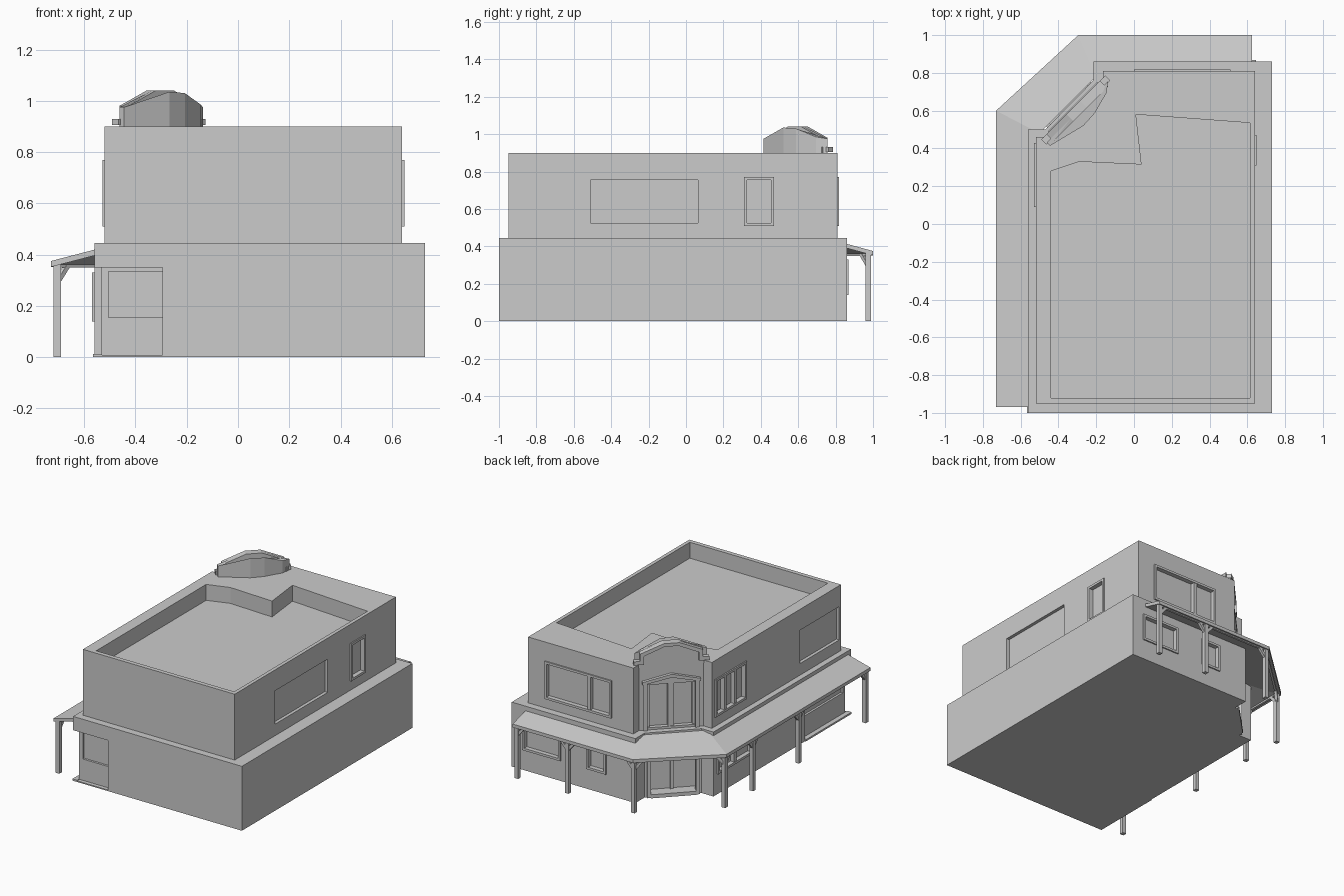
import bpy, bmesh
from mathutils import Matrix, Vector

if "Cube" in bpy.data.objects:
    bpy.data.objects.remove(bpy.data.objects["Cube"])


def mesh_object(name, verts, faces):
    me = bpy.data.meshes.new(name)
    me.from_pydata(verts, [], faces)
    bm = bmesh.new()
    bm.from_mesh(me)
    bmesh.ops.recalc_face_normals(bm, faces=bm.faces)
    bm.to_mesh(me)
    bm.free()
    ob = bpy.data.objects.new(name, me)
    bpy.context.collection.objects.link(ob)
    return ob


def loft(name, a, b):
    """Solid between two matching point loops."""
    n = len(a)
    faces = [tuple(range(n)), tuple(range(n, 2 * n))]
    faces += [(i, (i + 1) % n, n + (i + 1) % n, n + i) for i in range(n)]
    return mesh_object(name, list(a) + list(b), faces)


def prism(name, plan, z0, z1):
    return loft(name, [(x, y, z0) for x, y in plan], [(x, y, z1) for x, y in plan])


def wall(origin, u):
    """Wall frame: u runs along the wall, d points outward, z is up."""
    u = Vector((u[0], u[1], 0)).normalized()
    n = Vector((-u.y, u.x, 0))
    m = Matrix((u, n, (0, 0, 1))).transposed().to_4x4()
    m.translation = (origin[0], origin[1], 0)
    return m


def box(name, w, u0, u1, d0, d1, z0, z1):
    c = [(u0, d0), (u1, d0), (u1, d1), (u0, d1)]
    return loft(name, [w @ Vector((*p, z0)) for p in c], [w @ Vector((*p, z1)) for p in c])


def cut(target, cutter):
    mod = target.modifiers.new("cut", 'BOOLEAN')
    mod.object = cutter
    mod.operation = 'DIFFERENCE'
    mod.solver = 'EXACT'
    cutter.hide_render = True
    bpy.context.view_layer.objects.active = target
    bpy.ops.object.modifier_apply(modifier=mod.name)
    bpy.data.objects.remove(cutter)


def beam(name, p, q, t):
    p, q = Vector(p), Vector(q)
    rot = (q - p).to_track_quat('Z', 'Y').to_matrix()
    c = [(-t, -t, 0), (t, -t, 0), (t, t, 0), (-t, t, 0)]
    return loft(name, [rot @ Vector(v) + p for v in c], [rot @ Vector(v) + q for v in c])


def window(body, w, u0, u1, z0, z1, mullions=(), frame=0.016, depth=0.022):
    cut(body, box("cutter", w, u0 + frame, u1 - frame, -depth, 0.05, z0 + frame, z1 - frame))
    if frame:
        f, o = frame, 0.009
        box("window_sill", w, u0, u1, -0.005, o, z0, z0 + f)
        box("window_head", w, u0, u1, -0.005, o, z1 - f, z1)
        for a in (u0, u1 - f):
            box("window_jamb", w, a, a + f, -0.005, o, z0 + f, z1 - f)
    for m in mullions:
        box("window_mullion", w, m - 0.012, m + 0.012, -depth, 0.006, z0 + frame, z1 - frame)


# Storeys with cut-off entrance corner
lower = prism("lower_storey", [(-.56, -1), (.73, -1), (.73, .86), (-.215, .86),
                               (-.215, .76), (-.47, .5), (-.56, .5)], 0, .445)
upper = prism("upper_storey", [(-.52, -.95), (.64, -.95), (.64, .81), (-.165, .81),
                               (-.165, .75), (-.455, .46), (-.52, .46)], .44, .90)

# Sunken roof behind the parapet
cut(upper, prism("cutter", [(-.44, -.92), (.615, -.92), (.615, .535), (.01, .58),
                            (.04, .315), (-.29, .33), (-.44, .28)], .79, 1.0))

# Wall frames
low_left, up_left = wall((-.56, 0), (0, 1)), wall((-.52, 0), (0, 1))
low_back, up_back = wall((0, .86), (1, 0)), wall((0, .81), (1, 0))
up_right = wall((.64, 0), (0, -1))
front = wall((0, -1), (-1, 0))
low_corner, up_corner = wall((-.343, .63), (1, 1.02)), wall((-.31, .605), (1, 1))

# Windows
window(upper, up_right, -.065, .51, .525, .755, frame=0)
window(upper, up_right, -.47, -.31, .51, .77)
window(upper, up_back, 0, .51, .51, .77, [.17])
window(upper, up_left, .09, .43, .51, .77, [.21, .32])
window(upper, up_left, -.93, -.5, .525, .755, frame=0)
window(lower, low_back, .355, .645, .14, .33)
window(lower, low_back, .005, .155, .14, .33)
window(lower, low_left, .08, .46, .14, .33, [.27])

# Recessed shopfront wrapping the front-left corner
cut(lower, box("cutter", low_left, -1.05, -.5, -.027, .1, .008, .35))
cut(lower, box("cutter", front, .295, .7, -.027, .1, .008, .35))
sf_left, sf_front = wall((-.533, 0), (0, 1)), wall((0, -.973), (-1, 0))
cut(lower, box("cutter", sf_left, -.95, -.53, -.015, .05, .155, .335))
cut(lower, box("cutter", sf_front, .295, .505, -.015, .02, .155, .335))
box("shopfront_sill", low_left, -1, -.5, -.03, .006, 0, .012)

# Ground-floor entrance on the cut-off corner
cut(lower, box("cutter", low_corner, -.15, .15, -.06, .1, .025, .35))
for s in (-1, 1):
    box("entrance_jamb", low_corner, s * .155 - .012, s * .155 + .012, -.02, .014, 0, .36)
box("entrance_step", low_corner, -.145, .145, -.06, .02, 0, .025)
box("entrance_mullion", low_corner, -.01, .01, -.06, -.045, .025, .35)

# Upper corner doorway with a gabled hood
cut(upper, box("cutter", up_corner, -.155, .155, -.03, .1, .46, .755))
box("balcony_door_post", up_corner, -.02, .02, -.03, -.005, .46, .755)
for s in (-1, 1):
    box("doorway_jamb", up_corner, s * .165 - .012, s * .165 + .012, -.005, .014, .445, .77)
    box("door_stile", up_corner, s * .145 - .01, s * .145 + .01, -.03, -.012, .46, .755)


def corner_profile(name, prof, d0, d1):
    return loft(name, [up_corner @ Vector((t, d0, z)) for t, z in prof],
                [up_corner @ Vector((t, d1, z)) for t, z in prof])


corner_profile("doorway_hood", [(-.185, .765), (0, .805), (.185, .765), (.185, .785),
                                (0, .828), (-.185, .785)], -.01, .022)

# Stepped parapet crest with coping
half = [(.24, .93), (.2, .93), (.2, .98), (.05, 1.04)]
crest = half + [(-t, z) for t, z in reversed(half)]
corner_profile("parapet_crest", [(-.21, .88), (.21, .88), (.21, .93)] + crest[1:-1]
               + [(-.21, .93)], -.035, .003)
inner = [(.24, .905), (.175, .905), (.175, .963), (.045, 1.018)]
coping = crest + [(-t, z) for t, z in inner] + list(reversed(inner))
corner_profile("crest_coping", coping, -.02, .016)

# Rounded backing behind the crest
back = [(-.23, -.015, .975), (-.05, -.015, 1.04), (.05, -.015, 1.04), (.23, -.015, .975),
        (.18, -.053, .985), (.06, -.085, 1.03), (-.03, -.09, 1.035), (-.23, -.04, .975)]
loft("crest_backing", [up_corner @ Vector((t, d, .89)) for t, d, z in back],
     [up_corner @ Vector(p) for p in back])

# Sloping canopy around the left and back sides
outer = [(-.73, -.97), (-.73, .6), (-.295, 1), (.625, 1)]
inside = [(-.5, -.97), (-.5, .48), (-.2, .78), (.625, .78)]
verts = []
for (ox, oy), (ix, iy) in zip(outer, inside):
    verts += [(ox, oy, .352), (ox, oy, .375), (ix, iy, .435), (ix, iy, .412)]
faces = [(0, 1, 2, 3), (12, 13, 14, 15)]
for k in range(3):
    faces += [(4 * k + i, 4 * k + (i + 1) % 4, 4 * k + 4 + (i + 1) % 4, 4 * k + 4 + i)
              for i in range(4)]
mesh_object("canopy", verts, faces)

# Canopy posts and braces along the eaves
posts = [(-.705, -.95), (-.705, -.22), (-.705, .28), (-.705, .585),
         (-.285, .975), (.22, .975), (.605, .975)]
for i, p in enumerate(posts):
    beam("canopy_post", (*p, 0), (*p, .362), .014)
    for j in (i - 1, i + 1):
        if 0 <= j < len(posts):
            d = (Vector(posts[j]) - Vector(p)).normalized() * .055
            beam("post_brace", (*p, .295), (p[0] + d.x, p[1] + d.y, .36), .009)
for p, q in zip(posts, posts[1:]):
    beam("eaves_beam", (*p, .357), (*q, .357), .008)
